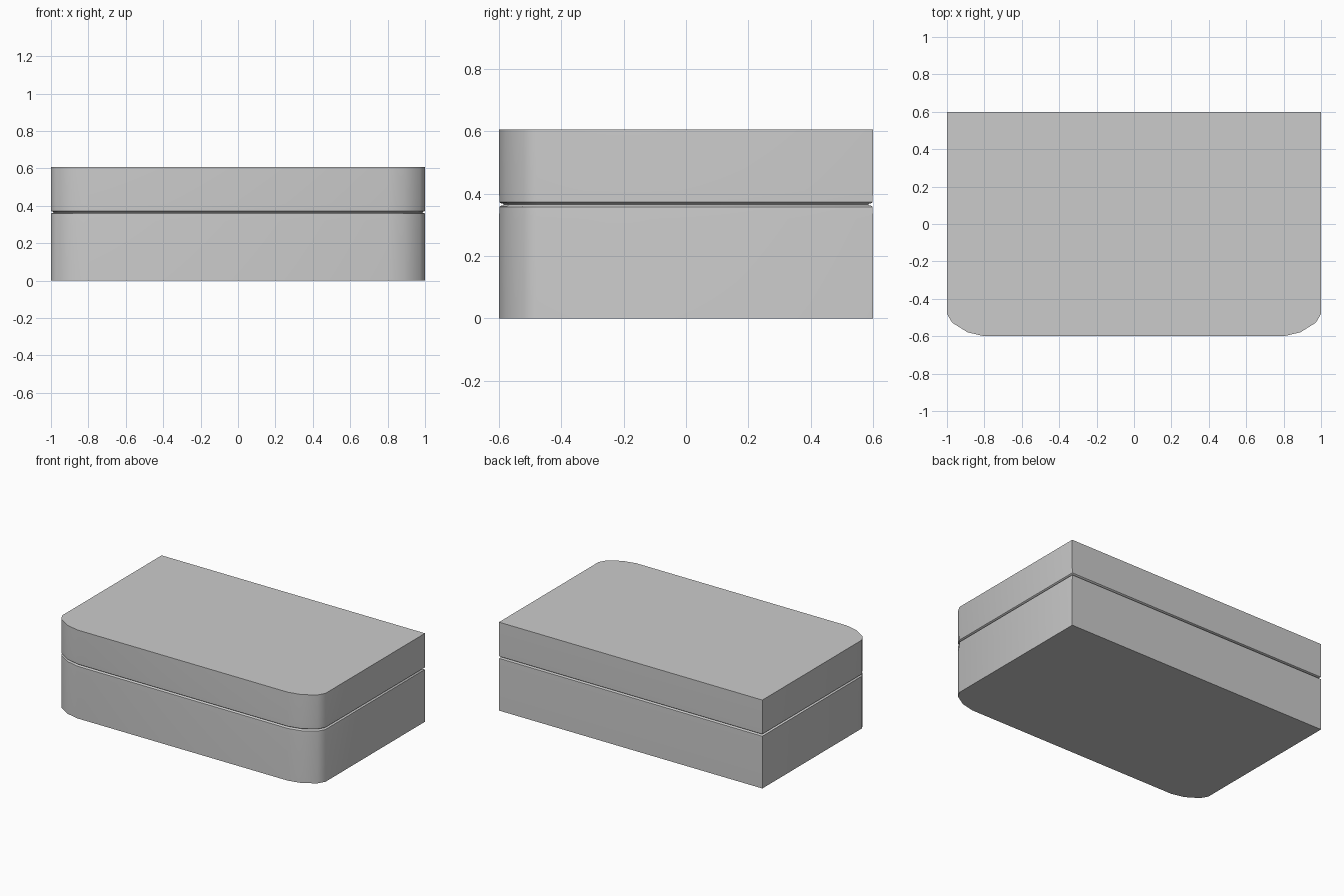
import bpy, bmesh

if "Cube" in bpy.data.objects:
    bpy.data.objects.remove(bpy.data.objects["Cube"])

# Plan outline: square back corners, faceted elliptical front corners
half = [(1.0, 0.6), (1.0, -0.48), (0.973, -0.527), (0.89, -0.579), (0.8, -0.6)]
outline = half + [(-x, y) for x, y in reversed(half)]


def make_part(name, profile):
    """Stack the outline through (z, inset) steps and cap both ends."""
    bm = bmesh.new()
    rings = []
    for z, d in profile:
        sx, sy = 1 - d, 1 - d / 0.6
        rings.append([bm.verts.new((x * sx, y * sy, z)) for x, y in outline])
    n = len(outline)
    for a, b in zip(rings, rings[1:]):
        for i in range(n):
            j = (i + 1) % n
            bm.faces.new((a[i], a[j], b[j], b[i]))
    bm.faces.new(rings[0])
    bm.faces.new(rings[-1])
    bmesh.ops.recalc_face_normals(bm, faces=bm.faces[:])
    mesh = bpy.data.meshes.new(name)
    bm.to_mesh(mesh)
    bm.free()
    obj = bpy.data.objects.new(name, mesh)
    bpy.context.collection.objects.link(obj)
    bpy.ops.object.select_all(action='DESELECT')
    obj.select_set(True)
    bpy.context.view_layer.objects.active = obj
    bpy.ops.object.shade_smooth_by_angle(angle=0.7)
    return obj


# Lower body, with its rim rolled into the seam groove
make_part("box_base", [(0, 0), (0.32, 0), (0.358, 0.001),
                       (0.361, 0.004), (0.363, 0.012), (0.3655, 0.014)])

# Lid, mirrored rim at its lower edge
make_part("box_lid", [(0.3655, 0.014), (0.368, 0.012), (0.370, 0.004),
                      (0.373, 0.001), (0.41, 0), (0.607, 0)])
